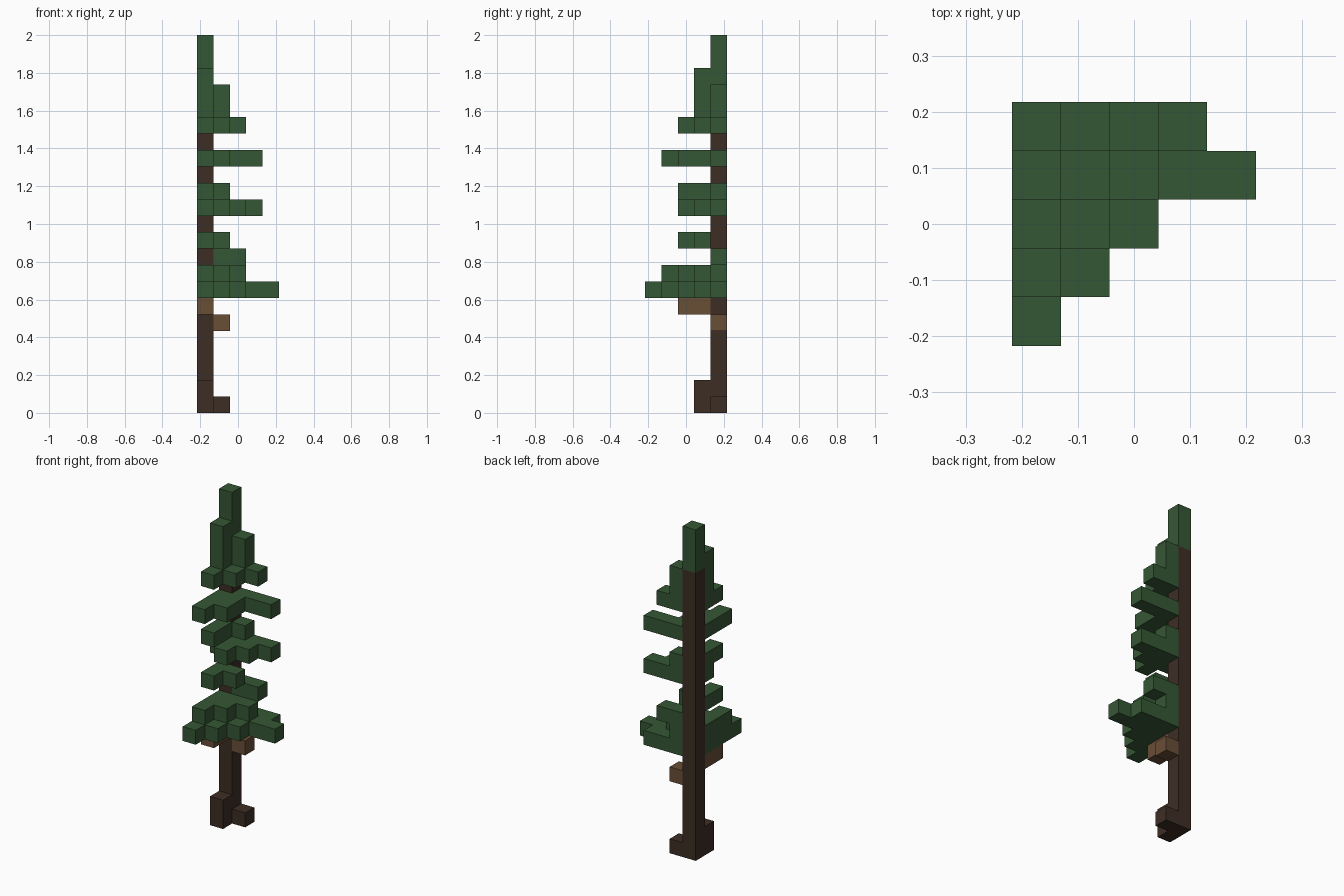
import bpy
import bmesh
from mathutils import Vector

cube = bpy.data.objects.get("Cube")
if cube:
    bpy.data.objects.remove(cube, do_unlink=True)

UNIT = 2 / 23          # edge of one block
HALF = 2.5 * UNIT      # half the footprint of the tree


def make_material(name, rgb):
    mat = bpy.data.materials.new(name)
    mat.use_nodes = True
    mat.diffuse_color = (*rgb, 1)
    mat.node_tree.nodes["Principled BSDF"].inputs["Base Color"].default_value = (*rgb, 1)
    return mat


bark = make_material("dark bark", (0.048, 0.027, 0.018))
wood = make_material("light wood", (0.141, 0.077, 0.037))
needles = make_material("green needles", (0.036, 0.095, 0.036))


def layer(rows, bottom, top=None):
    """Blocks of a plan: rows run from back to front, columns from -x to +x."""
    return {(i, j, k)
            for k in range(bottom, (top or bottom) + 1)
            for j, row in enumerate(rows.split("/"))
            for i, mark in enumerate(row) if mark == "#"}


# Trunk with two roots at the foot
parts = [("trunk", bark, layer("#", 0, 19) | layer(".#", 0) | layer("./#", 0, 1))]

# Bare branch stubs below the foliage
parts += [("side_stub", wood, layer(".#", 5)),
          ("front_stub", wood, layer("./#/#", 6))]

# Foliage tiers, lowest first
parts += [
    ("bottom_tier", needles, layer(".###/#####/###/##/#", 7)
     | layer(".#/###/##/#", 8) | layer(".##", 9)),
    ("small_tier", needles, layer("./##/#", 10)),
    ("middle_tier", needles, layer(".###/###/.#", 12) | layer(".#/#/#", 13)),
    ("wide_tier", needles, layer(".###/##/##/#", 15)),
    ("upper_tier", needles, layer(".##/##/#", 17)
     | layer(".#", 18, 19) | layer("./#", 18, 20)),
    ("tip", needles, layer("#", 20, 22)),
]

filled = set().union(*(cells for _, _, cells in parts))


def build(name, mat, cells):
    """Skin the blocks with outer faces only, then merge flat areas."""
    bm = bmesh.new()
    for cell in sorted(cells):
        # rows count from the back, so the y index is flipped
        centre = Vector((cell[0] + 0.5, 4.5 - cell[1], cell[2] + 0.5)) * UNIT
        centre -= Vector((HALF, HALF, 0))
        for axis in range(3):
            for sign in (-1, 1):
                near = list(cell)
                near[axis] += -sign if axis == 1 else sign
                if tuple(near) in filled:
                    continue
                normal, u = Vector(), Vector()
                normal[axis] = sign * UNIT / 2
                u[(axis + 1) % 3] = UNIT / 2
                v = normal.normalized().cross(u)
                mid = centre + normal
                bm.faces.new([bm.verts.new(mid + p)
                              for p in (-u - v, u - v, u + v, v - u)])
    bmesh.ops.remove_doubles(bm, verts=bm.verts, dist=UNIT / 100)
    bmesh.ops.dissolve_limit(bm, angle_limit=0.01, verts=bm.verts, edges=bm.edges)
    mesh = bpy.data.meshes.new(name)
    bm.to_mesh(mesh)
    bm.free()
    mesh.materials.append(mat)
    bpy.context.collection.objects.link(bpy.data.objects.new(name, mesh))


for part in parts:
    build(*part)
